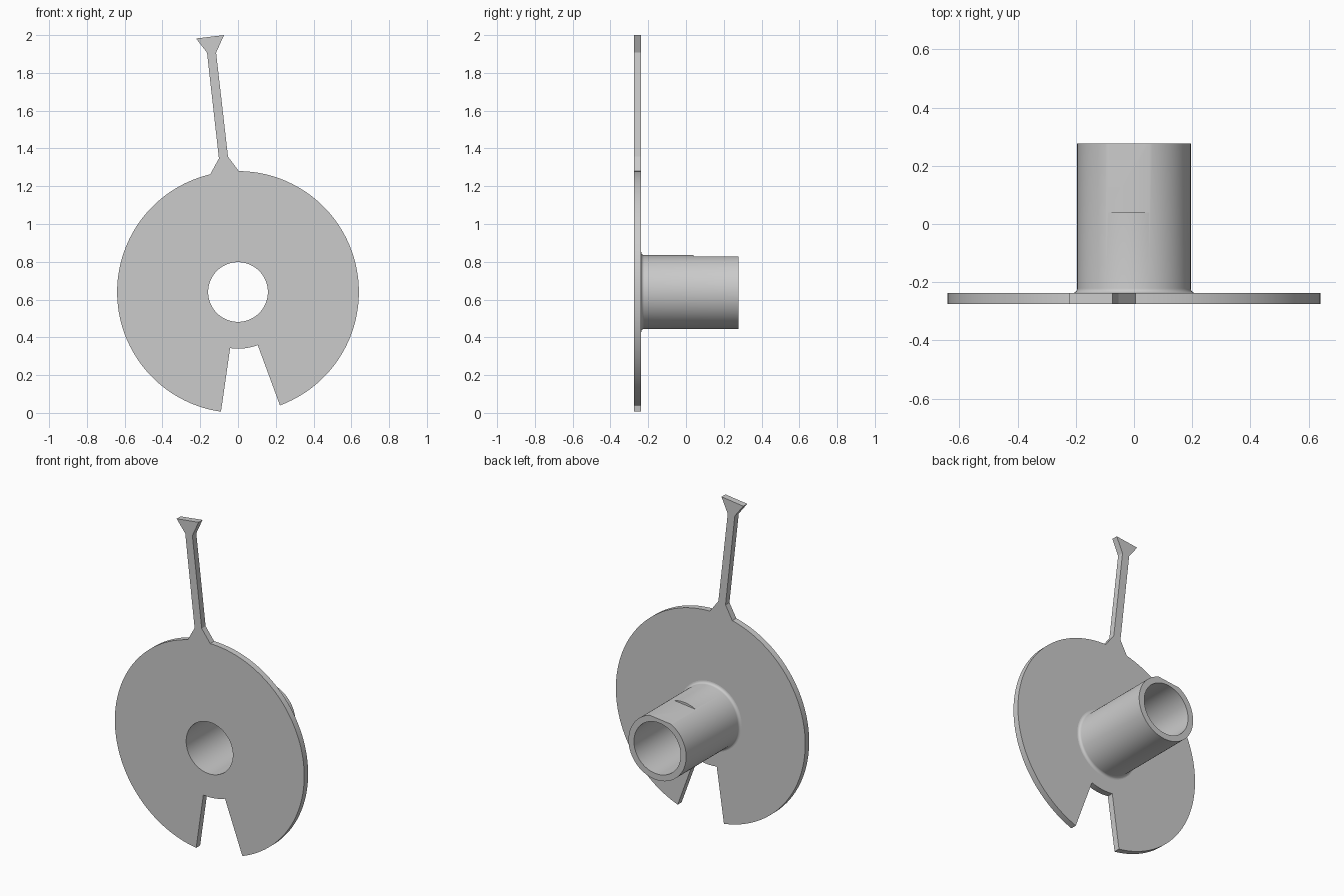
import bpy, bmesh
from math import sin, cos, radians, tau
from mathutils import Matrix, Vector

cube = bpy.data.objects.get("Cube")
if cube:
    bpy.data.objects.remove(cube, do_unlink=True)

CENTRE = Vector((0, 0, 0.64))
FRONT, PLATE_BACK, TUBE_END = -0.275, -0.237, 0.277
DISC_R, SLOT_R, TUBE_R, BORE_R = 0.64, 0.30, 0.195, 0.158
SEGS = 96

grey = bpy.data.materials.new("plain grey")
grey.use_nodes = True
grey.diffuse_color = (0.6, 0.6, 0.6, 1)
grey.node_tree.nodes["Principled BSDF"].inputs["Base Color"].default_value = (0.6, 0.6, 0.6, 1)


def arc(radius, start, end, steps):
    """Points (x, z) on an arc about the hub axis, angles in degrees."""
    angles = [radians(start + (end - start) * i / steps) for i in range(steps + 1)]
    return [(radius * cos(a), CENTRE.z + radius * sin(a)) for a in angles]


def finish(bm, name):
    bmesh.ops.recalc_face_normals(bm, faces=bm.faces)
    mesh = bpy.data.meshes.new(name)
    bm.to_mesh(mesh)
    bm.free()
    mesh.materials.append(grey)
    obj = bpy.data.objects.new(name, mesh)
    bpy.context.collection.objects.link(obj)
    return obj


def smooth(obj):
    bpy.ops.object.select_all(action='DESELECT')
    obj.select_set(True)
    bpy.context.view_layer.objects.active = obj
    bpy.ops.object.shade_smooth_by_angle(angle=radians(30))


# Slotted disc with its pointer arm, cut from one sheet
pointer = [(-0.053, 1.357), (-0.116, 1.907), (-0.074, 2.0),
           (-0.222, 1.982), (-0.164, 1.907), (-0.101, 1.347)]
outline = (arc(DISC_R, -69.7, 89.6, 72) + pointer
           + arc(DISC_R, 103.3, 261.9, 72) + arc(SLOT_R, 262, 290.4, 10))
bore = arc(BORE_R, 0, 360, SEGS)[:-1]

bm = bmesh.new()
for loop in (outline, bore):
    verts = [bm.verts.new((x, FRONT, z)) for x, z in loop]
    for a, b in zip(verts, verts[1:] + verts[:1]):
        bm.edges.new((a, b))
bmesh.ops.triangle_fill(bm, edges=bm.edges[:], use_beauty=True, normal=(0, -1, 0))
back = bmesh.ops.extrude_face_region(bm, geom=bm.faces[:], use_keep_orig=True)
bmesh.ops.translate(bm, vec=(0, PLATE_BACK - FRONT, 0),
                    verts=[v for v in back["geom"] if isinstance(v, bmesh.types.BMVert)])
smooth(finish(bm, "pointer_plate"))

# Hollow hub, turned from a profile of (radius, y) with a fillet at the plate
fillet = 0.016
profile = [(BORE_R, PLATE_BACK)]
for i in range(6):
    a = radians(18 * i)
    profile.append((TUBE_R + fillet * (1 - sin(a)), PLATE_BACK + fillet * (1 - cos(a))))
profile += [(TUBE_R, TUBE_END), (BORE_R, TUBE_END)]

bm = bmesh.new()
rings = []
for r, y in profile:
    rings.append([bm.verts.new((r * cos(tau * i / SEGS), y, CENTRE.z + r * sin(tau * i / SEGS)))
                  for i in range(SEGS)])
for lower, upper in zip(rings, rings[1:] + rings[:1]):
    for i in range(SEGS):
        j = (i + 1) % SEGS
        bm.faces.new((lower[i], lower[j], upper[j], upper[i]))
hub = finish(bm, "hub_tube")

# Shallow flat on the free end of the hub, in line with the pointer
bm = bmesh.new()
bmesh.ops.create_cube(bm, size=1)
place = (Matrix.Translation(CENTRE) @ Matrix.Rotation(radians(-6.3), 4, 'Y')
         @ Matrix.Translation((0, 0.24, 0.231)) @ Matrix.Diagonal((0.4, 0.4, 0.1, 1)))
bmesh.ops.transform(bm, matrix=place, verts=bm.verts)
cutter = finish(bm, "flat_cutter")
cutter.hide_render = True
cut = hub.modifiers.new("flat", 'BOOLEAN')
cut.operation, cut.solver, cut.object = 'DIFFERENCE', 'EXACT', cutter
bpy.context.view_layer.objects.active = hub
bpy.ops.object.modifier_apply(modifier=cut.name)
bpy.data.objects.remove(cutter, do_unlink=True)
smooth(hub)
